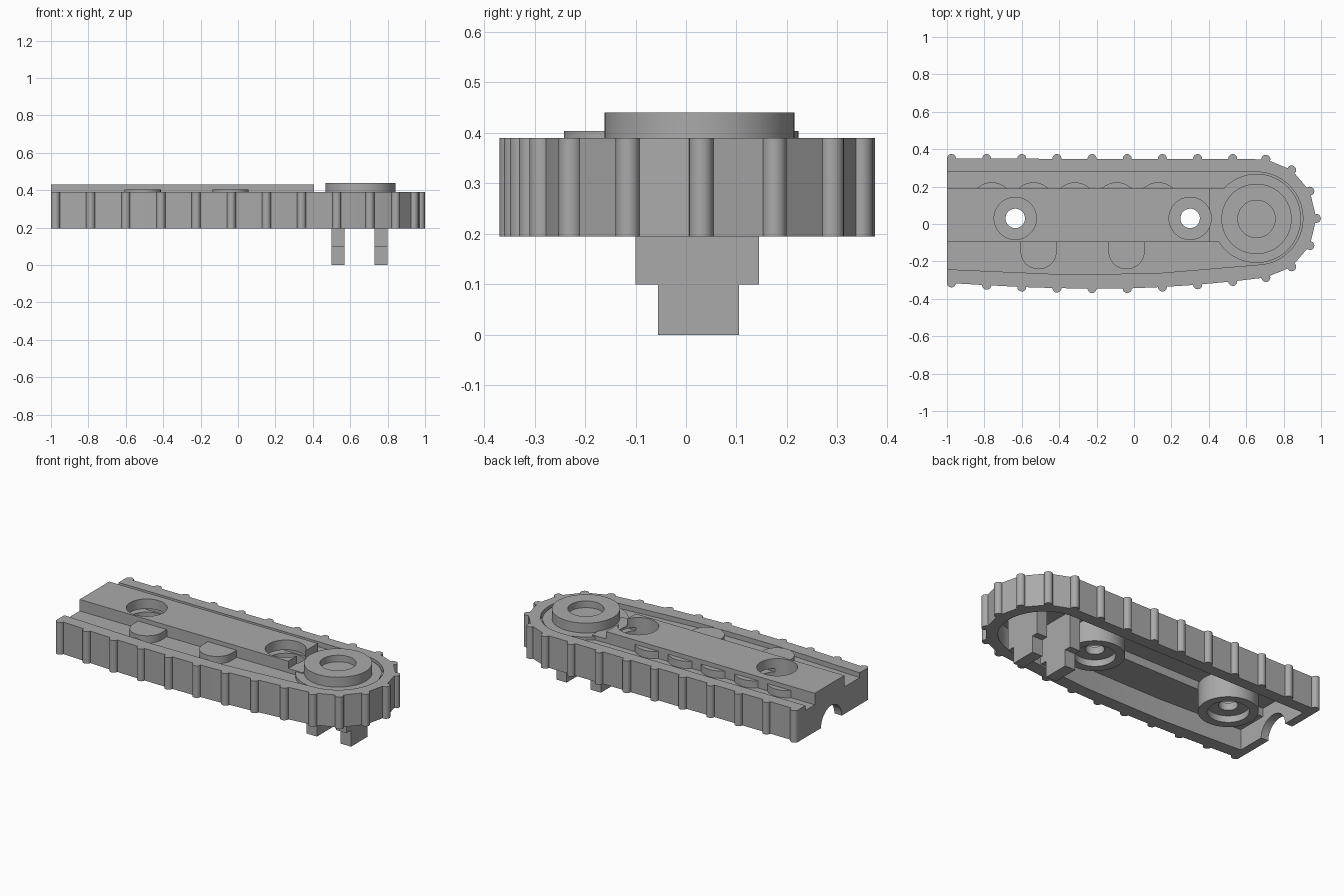
import bpy, bmesh, math
from math import cos, sin, radians

cube = bpy.data.objects.get("Cube")
if cube:
    bpy.data.objects.remove(cube, do_unlink=True)

gray = bpy.data.materials.new("gray_plastic")
gray.use_nodes = True
gray.diffuse_color = (0.4, 0.4, 0.4, 1)
gray.node_tree.nodes["Principled BSDF"].inputs["Base Color"].default_value = (0.4, 0.4, 0.4, 1)

CX, CY = 0.655, 0.03            # wheel centre
BOTTOM, TOP = 0.195, 0.39       # tread band
HOLES = (-0.635, 0.3)           # pin hole positions along the bar


def prism(name, points, z0, z1):
    """Extrude a counter-clockwise outline between two heights."""
    bm = bmesh.new()
    face = bm.faces.new([bm.verts.new((x, y, z0)) for x, y in points])
    top = bmesh.ops.extrude_face_region(bm, geom=[face])["geom"]
    for v in top:
        if isinstance(v, bmesh.types.BMVert):
            v.co.z = z1
    bmesh.ops.recalc_face_normals(bm, faces=bm.faces)
    mesh = bpy.data.meshes.new(name)
    bm.to_mesh(mesh)
    bm.free()
    mesh.materials.append(gray)
    ob = bpy.data.objects.new(name, mesh)
    bpy.context.scene.collection.objects.link(ob)
    return ob


def circle(x, y, r, n=48, start=0, end=360):
    steps = n if end - start == 360 else n + 1
    return [(x + r * cos(radians(start + (end - start) * i / n)),
             y + r * sin(radians(start + (end - start) * i / n))) for i in range(steps)]


def disc(name, x, y, r, z0, z1, n=48):
    return prism(name, circle(x, y, r, n), z0, z1)


def box(name, x0, x1, y0, y1, z0, z1):
    return prism(name, [(x0, y0), (x1, y0), (x1, y1), (x0, y1)], z0, z1)


def combine(ob, tool, operation):
    """Apply a boolean with a helper part and remove the helper."""
    mod = ob.modifiers.new("shape", 'BOOLEAN')
    mod.object, mod.operation, mod.solver = tool, operation, 'EXACT'
    bpy.context.view_layer.update()
    graph = bpy.context.evaluated_depsgraph_get()
    mesh = bpy.data.meshes.new_from_object(ob.evaluated_get(graph))
    ob.modifiers.clear()
    ob.data = mesh
    bpy.data.objects.remove(tool, do_unlink=True)


def cut(ob, tool):
    combine(ob, tool, 'DIFFERENCE')


def add(ob, tool):
    combine(ob, tool, 'UNION')


def smooth(ob):
    bpy.ops.object.select_all(action='DESELECT')
    ob.select_set(True)
    bpy.context.view_layer.objects.active = ob
    bpy.ops.object.shade_smooth_by_angle(angle=radians(20))


# Outlines: sagging lower run, rounded wheel end, straight upper run
LOWER = [(-1, -.315), (-.79, -.327), (-.6, -.337), (-.41, -.343), (-.225, -.345),
         (-.04, -.345), (.15, -.337), (.335, -.325), (.525, -.307)]
band = LOWER + circle(CX, CY, 0.32, 6, -81, 81) + [(-1, 0.35)]


def inner_outline(x_end):
    return ([(x_end, -.24), (-.41, -.268), (.1, -.265)]
            + circle(CX, CY, 0.248, 32, -88, 88) + [(x_end, 0.28)])


# Body: tread band with a recessed top and the raised centre bar
body = prism("track_body", band, BOTTOM, TOP)
cut(body, prism("groove", inner_outline(-1.05), 0.36, 0.5))
add(body, disc("wheel_disc", CX, CY, 0.238, 0.33, 0.38, 64))
add(body, box("bar_neck", 0.35, 0.5, -.095, 0.19, 0.33, 0.385))
add(body, box("bar", -1, 0.405, -.095, 0.19, 0.3, 0.43))

# Hollow underside with a deeper channel below the bar
cut(body, prism("hollow", inner_outline(-.95), 0.1, 0.32))
cut(body, box("channel", -.95, 0.45, -.055, 0.15, 0.3, 0.37))

# Round bosses with stepped pin holes
for x in HOLES:
    add(body, disc("boss", x, CY, 0.163, BOTTOM, 0.35))
    cut(body, disc("upper_bore", x, CY, 0.113, 0.28, 0.6))
    cut(body, disc("lower_bore", x, CY, 0.113, 0.1, 0.235))
    cut(body, disc("pin_hole", x, CY, 0.052, 0.1, 0.6))

# Half-round notch in the end wall
notch = disc("notch", 0, 0, 0.1, -.1, 0.1)
notch.rotation_euler.y = math.pi / 2
notch.location = (-1, CY, BOTTOM)
cut(body, notch)
smooth(body)

# Hub ring on the wheel disc
ring = disc("hub_ring", CX, 0.027, 0.188, 0.36, 0.44, 64)
cut(ring, disc("hub_recess", CX, 0.027, 0.1, 0.4, 0.5))
smooth(ring)

# Tread cleats along both runs and around the wheel
cleats = [(-.976 + 0.188 * i, 0.35) for i in range(9)]
cleats += [(-.976 + 0.188 * i, y) for i, (_, y) in enumerate(LOWER)]
cleats += circle(CX, CY, 0.32, 6, -81, 81)
for i, (x, y) in enumerate(cleats):
    smooth(disc(f"tread_cleat_{i + 1}", x, y, 0.024, BOTTOM, TOP, 20))

# Rounded pads on the front of the bar
for i, x in enumerate((-.51, -.04)):
    pad = circle(x, -.145, 0.097, 24, 180, 360) + [(x + 0.097, -.09), (x - 0.097, -.09)]
    smooth(prism(f"front_pad_{i + 1}", pad, 0.35, 0.404))

# Small rollers peeking out behind the bar
for i in range(5):
    roller = circle(-.76 + 0.2225 * i, 0.11, 0.113, 12, 43, 137)
    smooth(prism(f"back_roller_{i + 1}", roller, 0.35, 0.404))

# Two stepped clip legs under the wheel
for side, x in (("inner", 0.5), ("outer", 0.73)):
    leg = box(f"{side}_clip_leg", x, x + 0.07, -.1, 0.145, 0.1, 0.33)
    add(leg, box("prong", x, x + 0.07, -.055, 0.105, 0, 0.2))
